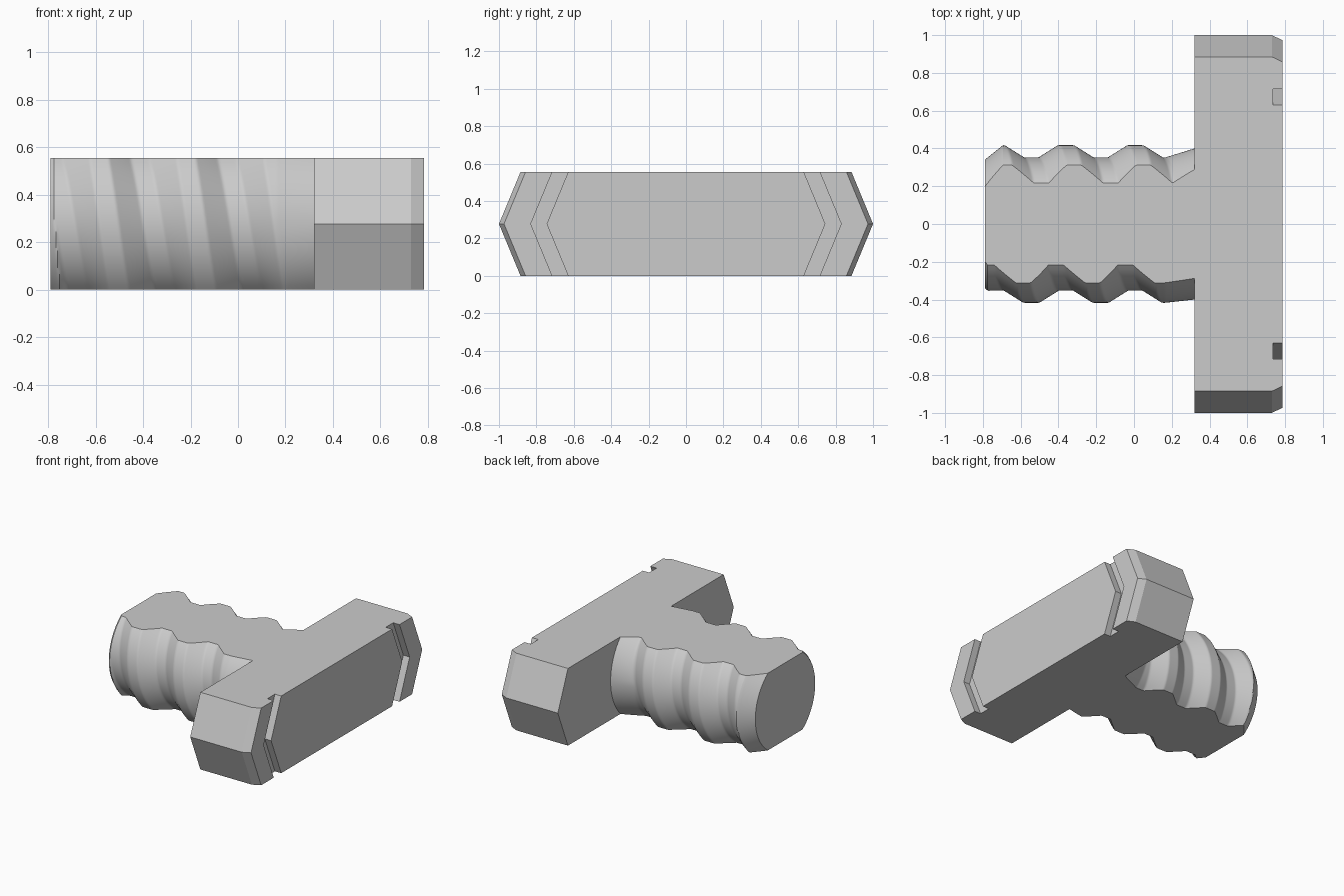
import bpy
import bmesh
import math

H = 0.2775          # half height
BACK, FRONT = 0.32, 0.785   # head extent along x
END = -0.79         # free end of the grip
PITCH = 0.367

cube = bpy.data.objects.get("Cube")
if cube:
    bpy.data.objects.remove(cube, do_unlink=True)

grey = bpy.data.materials.new("plain grey")
grey.use_nodes = True
colour = (0.6, 0.6, 0.6, 1)
grey.diffuse_color = colour
grey.node_tree.nodes["Principled BSDF"].inputs["Base Color"].default_value = colour


def finish(name, bm):
    bmesh.ops.recalc_face_normals(bm, faces=bm.faces)
    mesh = bpy.data.meshes.new(name)
    bm.to_mesh(mesh)
    bm.free()
    mesh.materials.append(grey)
    obj = bpy.data.objects.new(name, mesh)
    bpy.context.collection.objects.link(obj)
    return obj


def bridge(bm, a, b):
    n = len(a)
    for i in range(n):
        j = (i + 1) % n
        bm.faces.new((a[i], a[j], b[j], b[i]))


# Head: notched plan outline, stacked at three levels and widened at mid height
def build_head():
    half = [(BACK, 0.885), (0.73, 0.885), (FRONT, 0.858), (FRONT, 0.715),
            (0.735, 0.715), (0.735, 0.63), (FRONT, 0.63)]
    outline = half + [(x, -y) for x, y in reversed(half)]
    bm = bmesh.new()
    levels = []
    for z, widen in ((0, 0), (H, 0.115), (2 * H, 0)):
        levels.append([bm.verts.new((x, y + math.copysign(widen, y), z))
                       for x, y in outline])
    bridge(bm, levels[0], levels[1])
    bridge(bm, levels[1], levels[2])
    bm.faces.new(levels[0])
    bm.faces.new(levels[2])
    finish("cross_head", bm)


# Grip: spiral ridges with flat crests and valleys, cut flat above and below
def ridge(x, angle):
    phase = (x + 0.36) / PITCH - angle / math.tau
    d = abs(phase - round(phase)) * PITCH      # distance from the crest
    t = min(max((d - 0.04) / (PITCH / 2 - 0.08), 0), 1)
    return 0.417 - 0.065 * t


def radius(x, angle):
    start = 0.165 + 0.04 * max(0, math.sin(2 * angle))
    if x > start:                               # run-out into the head
        t = (x - start) / (BACK - start)
        return ridge(start, angle) * (1 - t) + 0.4 * t
    return min(ridge(x, angle), 0.34 + 0.8 * (x - END))   # tapered free end


def side_point(x, z, side):
    r = 0.39
    for _ in range(12):
        angle = math.asin(z / r)
        if side < 0:
            angle = math.pi - angle
        r = 0.5 * (r + radius(x, angle))
    return (x, side * math.sqrt(r * r - z * z), z + H)


def build_grip():
    bm = bmesh.new()
    steps, rows = 148, 28
    heights = [H * (2 * i / rows - 1) for i in range(rows + 1)]
    rings = []
    for i in range(steps + 1):
        x = END + (BACK - END) * i / steps
        points = [side_point(x, z, 1) for z in heights]
        points += [side_point(x, z, -1) for z in reversed(heights)]
        rings.append([bm.verts.new(p) for p in points])
    for a, b in zip(rings, rings[1:]):
        bridge(bm, a, b)
    bm.faces.new(rings[0])
    obj = finish("spiral_grip", bm)
    bpy.ops.object.select_all(action="DESELECT")
    obj.select_set(True)
    bpy.context.view_layer.objects.active = obj
    bpy.ops.object.shade_smooth_by_angle(angle=math.radians(30))


build_head()
build_grip()
